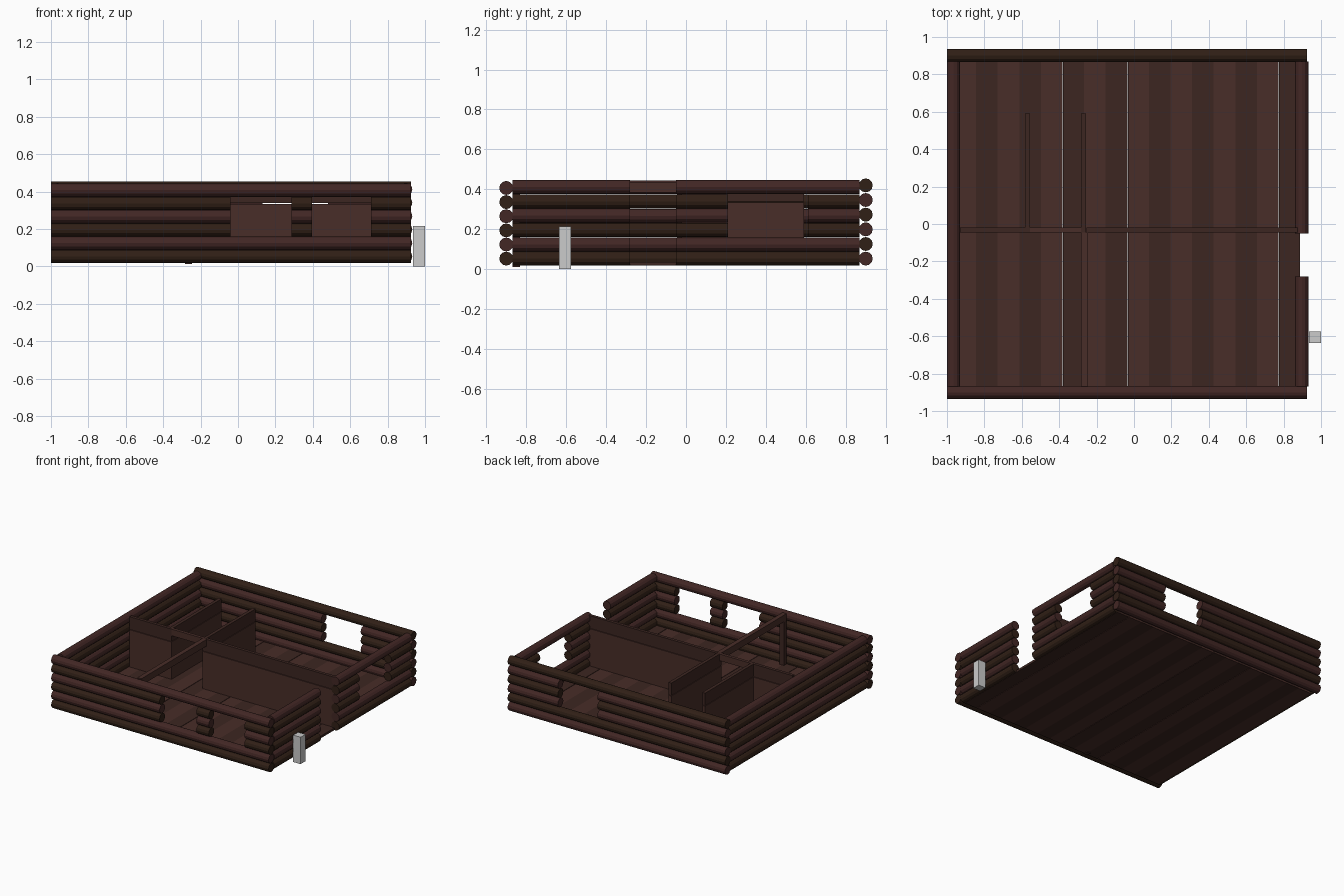
import bpy
from math import pi

if "Cube" in bpy.data.objects:
    bpy.data.objects.remove(bpy.data.objects["Cube"])


def mat(name, rgb):
    m = bpy.data.materials.new(name)
    m.diffuse_color = (*rgb, 1)
    m.use_nodes = True
    m.node_tree.nodes["Principled BSDF"].inputs["Base Color"].default_value = m.diffuse_color
    return m


DARK_LOG = mat("dark_log", (0.030, 0.014, 0.008))
RED_LOG = mat("red_log", (0.055, 0.020, 0.018))
LIGHT_PLANK = mat("light_plank", (0.065, 0.026, 0.021))
DARK_PLANK = mat("dark_plank", (0.045, 0.019, 0.015))
R = 0.035


def box(name, x0, x1, y0, y1, z0, z1, m=None):
    bpy.ops.mesh.primitive_cube_add(
        size=1, location=((x0 + x1) / 2, (y0 + y1) / 2, (z0 + z1) / 2))
    o = bpy.context.object
    o.name = name
    o.scale = (x1 - x0, y1 - y0, z1 - z0)
    if m:
        o.data.materials.append(m)
    return o


def log(name, axis, a, b, offset, z, m):
    mid = (a + b) / 2
    along_x = axis == "x"
    bpy.ops.mesh.primitive_cylinder_add(
        vertices=12, radius=R, depth=b - a,
        location=(mid, offset, z) if along_x else (offset, mid, z),
        rotation=(0, pi / 2, 0) if along_x else (pi / 2, 0, 0))
    o = bpy.context.object
    o.name = name
    o.data.materials.append(m)


def log_wall(name, axis, offset, full, cut, pitch, shift=0):
    # courses 2-4 are interrupted by the window openings
    for i in range(6):
        for a, b in (cut if 2 <= i <= 4 else full):
            log(name, axis, a, b, offset, 0.053 + i * pitch,
                RED_LOG if (i + shift) % 2 else DARK_LOG)


# Outer log walls
log_wall("front_log", "x", -0.9, [(-1, 0.925)],
         [(-1, -0.04), (0.285, 0.395), (0.71, 0.925)], 0.0708)
log_wall("back_log", "x", 0.9, [(-1, 0.925)],
         [(-1, 0.13), (0.48, 0.925)], 0.0734, 1)
log_wall("left_log", "y", -0.965, [(-0.868, 0.868)], [(-0.868, 0.868)], 0.0715)
log_wall("right_log", "y", 0.897, [(-0.868, -0.28), (-0.05, 0.868)],
         [(-0.868, -0.28), (-0.05, 0.21), (0.61, 0.868)], 0.0718)

# Floor planks, with hairline gaps in three places
W = 0.1155
for i in range(16):
    x = 0.888 - (i + 1) * W
    gap = 0.004 if i in (0, 7, 10) else 0
    box("floor_plank", x + gap, x + W, -0.868, 0.868, 0.018, 0.036,
        LIGHT_PLANK if i % 2 else DARK_PLANK)


# Interior walls made of stacked horizontal boards
def plank_wall(name, x0, x1, y0, y1):
    levels = [0.025, 0.128, 0.231, 0.334, 0.438]
    for i in range(4):
        gap = 0.004 if i == 3 else 0
        box(name, x0, x1, y0, y1, levels[i] + gap, levels[i + 1],
            DARK_PLANK if i == 3 else LIGHT_PLANK)


plank_wall("cross_wall_right", -0.255, 0.885, -0.045, -0.02)
plank_wall("cross_wall_left", -0.93, -0.557, -0.045, -0.02)
plank_wall("passage_wall_left", -0.583, -0.557, -0.02, 0.59)
plank_wall("passage_wall_right", -0.283, -0.257, -0.045, 0.59)

# Door headers and post of the wide opening
box("passage_header", -0.557, -0.283, -0.045, -0.02, 0.385, 0.438, LIGHT_PLANK)
box("opening_header", -0.283, -0.247, -0.868, -0.045, 0.385, 0.438, LIGHT_PLANK)
box("opening_post", -0.283, -0.247, -0.868, -0.832, 0.012, 0.385, DARK_PLANK)

# Grey outdoor block
box("outdoor_block", 0.935, 1.0, -0.637, -0.575, 0, 0.215)
